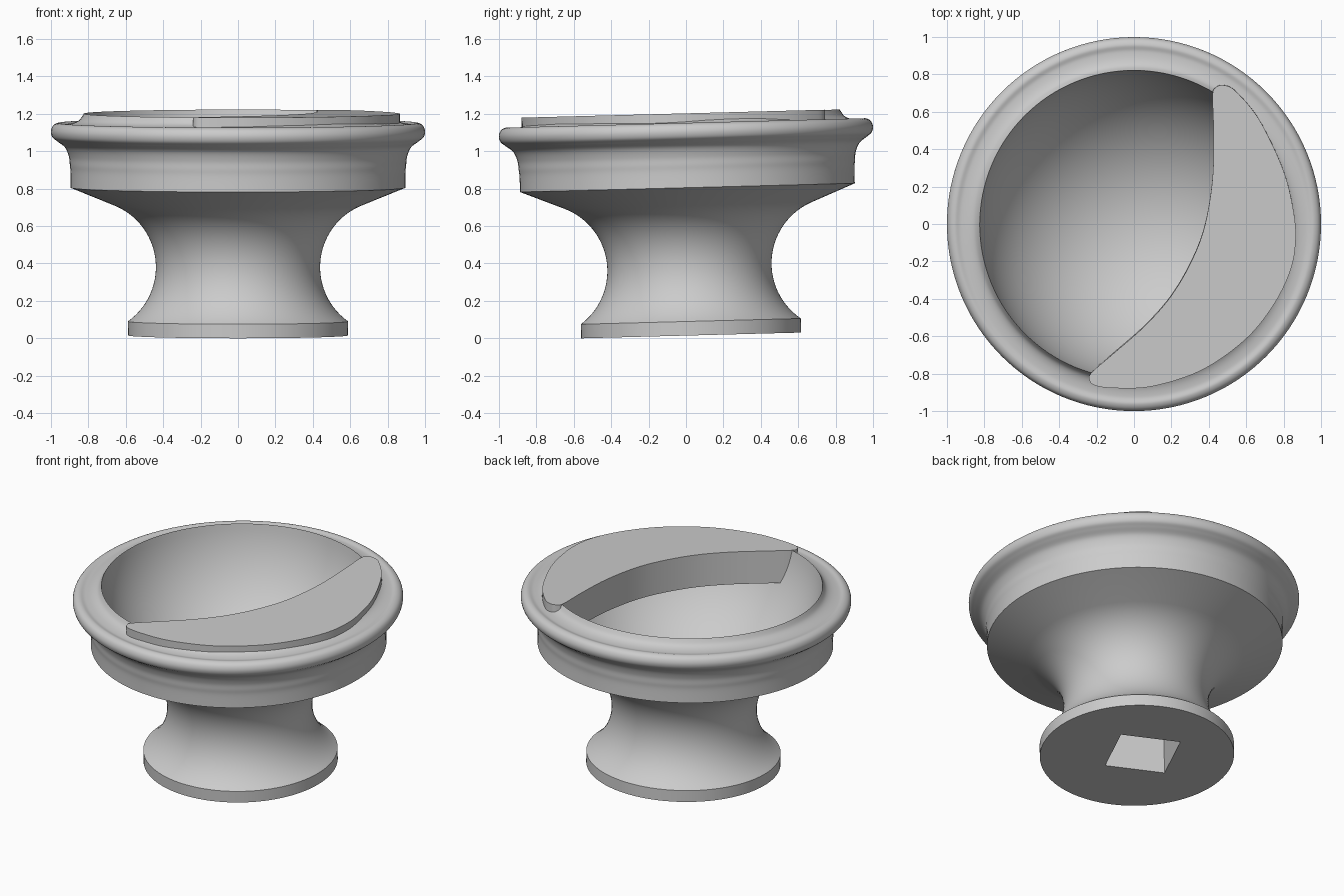
import bpy
import bmesh
import math
from mathutils import Matrix, Vector

cube = bpy.data.objects.get("Cube")
if cube:
    bpy.data.objects.remove(cube, do_unlink=True)

GREY = (0.6, 0.6, 0.6, 1)
grey = bpy.data.materials.new("plain_grey")
grey.use_nodes = True
grey.diffuse_color = GREY
grey.node_tree.nodes["Principled BSDF"].inputs["Base Color"].default_value = GREY

# The whole piece leans forward slightly
LEAN = Matrix.Translation((0, 0.028, 0.0155)) @ Matrix.Rotation(math.radians(1.5), 4, 'X')


def smooth(points, steps=6, closed=False):
    """Pass a flowing curve through the given 2D points."""
    pts = [Vector(p) for p in points]
    n = len(pts)
    out = []
    for i in range(n if closed else n - 1):
        if closed:
            a, b, c, d = (pts[(i + k) % n] for k in (-1, 0, 1, 2))
        else:
            a, b, c, d = (pts[min(max(i + k, 0), n - 1)] for k in (-1, 0, 1, 2))
        for s in range(steps):
            t = s / steps
            out.append(0.5 * (2 * b + (c - a) * t + (2 * a - 5 * b + 4 * c - d) * t * t
                              + (3 * b - a - 3 * c + d) * t ** 3))
    return out if closed else out + [pts[-1]]


def arc(cx, cz, radius, start, end, steps=28):
    """Circular piece of a profile, angles in degrees."""
    angles = [math.radians(start + (end - start) * i / steps) for i in range(steps + 1)]
    return [(cx + radius * math.cos(a), cz + radius * math.sin(a)) for a in angles]


def add_object(name, bm):
    bmesh.ops.recalc_face_normals(bm, faces=bm.faces)
    mesh = bpy.data.meshes.new(name)
    bm.to_mesh(mesh)
    bm.free()
    mesh.materials.append(grey)
    obj = bpy.data.objects.new(name, mesh)
    bpy.context.collection.objects.link(obj)
    obj.matrix_world = LEAN
    return obj


def lathe(name, profile, sides=128):
    bm = bmesh.new()
    verts = [bm.verts.new((r, 0, z)) for r, z in profile]
    edges = [bm.edges.new(pair) for pair in zip(verts, verts[1:])]
    bmesh.ops.spin(bm, geom=verts + edges, cent=(0, 0, 0), axis=(0, 0, 1),
                   angle=math.tau, steps=sides, use_merge=True)
    bmesh.ops.remove_doubles(bm, verts=bm.verts, dist=0.0005)
    return add_object(name, bm)


def prism(name, outline, bottom, top):
    bm = bmesh.new()
    face = bm.faces.new([bm.verts.new((x, y, top)) for x, y in outline])
    ext = bmesh.ops.extrude_face_region(bm, geom=[face], use_keep_orig=True)
    moved = [g for g in ext["geom"] if isinstance(g, bmesh.types.BMVert)]
    bmesh.ops.translate(bm, verts=moved, vec=(0, 0, bottom - top))
    return add_object(name, bm)


def shade(obj):
    bpy.ops.object.select_all(action='DESELECT')
    obj.select_set(True)
    bpy.context.view_layer.objects.active = obj
    bpy.ops.object.shade_smooth_by_angle(angle=math.radians(30))


# Body profile: foot, round waist, skirt, beaded rim, then the round bowl
RIM_R, RIM_Z, DEPTH = 0.825, 1.186, 0.72
waist = arc(0.795, 0.365, 0.356, 234.5, 113)
rim = smooth([(0.895, 0.79), (0.895, 0.87), (0.899, 0.91), (0.904, 0.955), (0.925, 1.005),
              (0.965, 1.037), (0.992, 1.06), (1.0, 1.092), (0.988, 1.122), (0.96, 1.136),
              (0.925, 1.13), (0.88, 1.136), (0.847, 1.153), (RIM_R, RIM_Z)])
ball = (RIM_R ** 2 + DEPTH ** 2) / (2 * DEPTH)
sweep = math.degrees(math.asin(RIM_R / ball))
bowl = arc(0, RIM_Z - DEPTH + ball, ball, sweep - 90, -90)
body = lathe("bowl_body", [(0, 0), (0.588, 0)] + waist + rim + bowl)

# Square socket cut into the underside
half = 0.186
turn = Matrix.Rotation(math.radians(65), 2)
square = [turn @ Vector((half * sx, half * sy)) + Vector((-0.015, 0.037))
          for sx, sy in ((-1, -1), (1, -1), (1, 1), (-1, 1))]
cutter = prism("socket_cutter", square, -0.1, 0.35)
cutter.hide_render = True
cut = body.modifiers.new("socket", 'BOOLEAN')
cut.operation = 'DIFFERENCE'
cut.solver = 'EXACT'
cut.object = cutter
bpy.context.view_layer.objects.active = body
bpy.ops.object.modifier_apply(modifier=cut.name)
bpy.data.objects.remove(cutter, do_unlink=True)

# Crescent plate covering one side of the bowl
crescent = smooth([(0.42, 0.69), (0.437, 0.733), (0.48, 0.745), (0.545, 0.712), (0.67, 0.56),
                   (0.795, 0.30), (0.85, 0.09), (0.865, -0.08), (0.835, -0.25), (0.74, -0.44),
                   (0.59, -0.62), (0.36, -0.78), (0.10, -0.865), (-0.10, -0.875),
                   (-0.21, -0.86), (-0.24, -0.825), (-0.22, -0.785), (-0.11, -0.69),
                   (0.06, -0.54), (0.20, -0.38), (0.31, -0.19), (0.38, 0.0),
                   (0.42, 0.25), (0.425, 0.50)], closed=True)
plate = prism("crescent_plate", crescent, 0.973, 1.187)

for part in (body, plate):
    shade(part)
